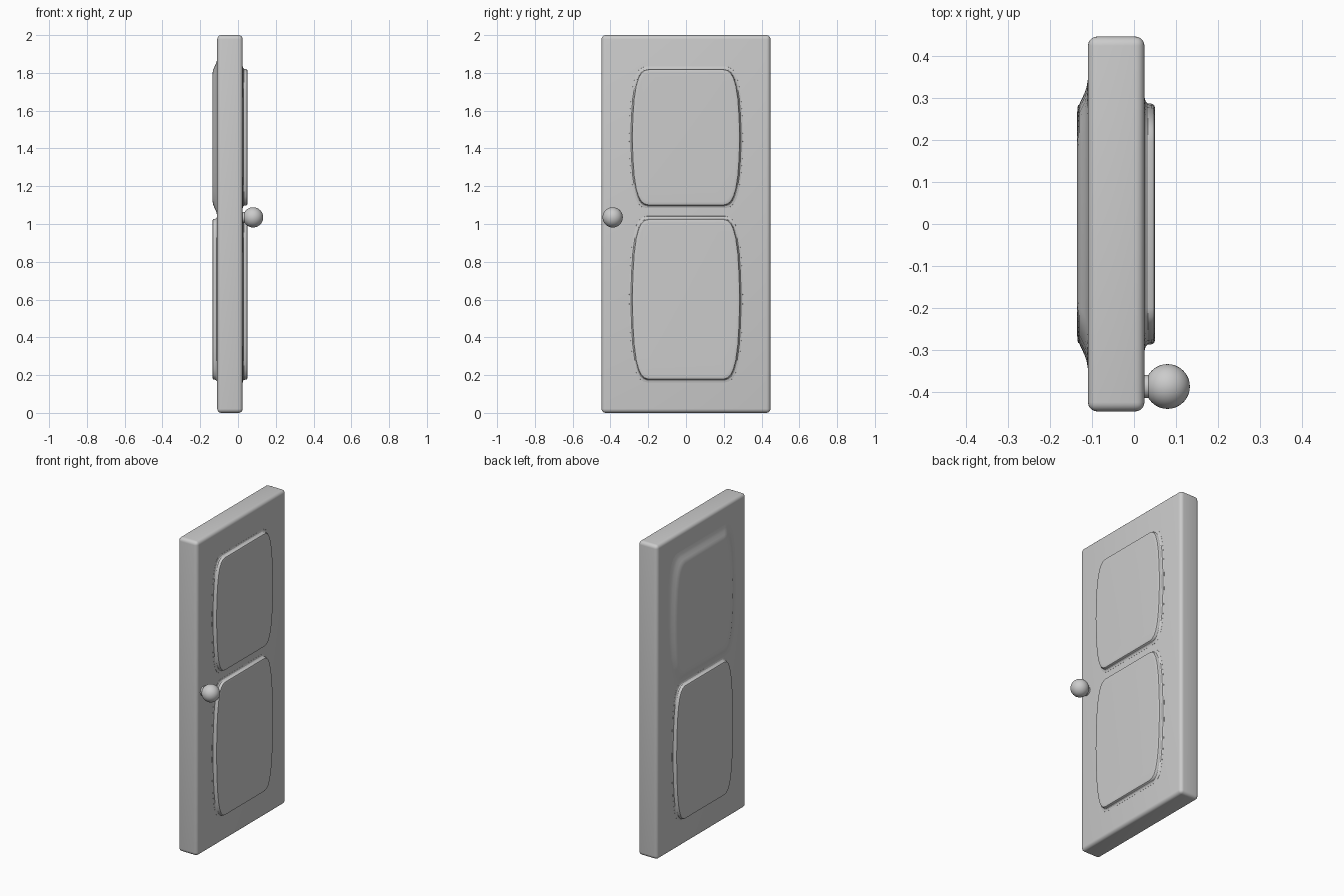
import bpy, bmesh
from mathutils import Matrix

if "Cube" in bpy.data.objects:
    bpy.data.objects.remove(bpy.data.objects["Cube"])

def finish(name, bm):
    bmesh.ops.recalc_face_normals(bm, faces=bm.faces)
    me = bpy.data.meshes.new(name)
    bm.to_mesh(me)
    bm.free()
    ob = bpy.data.objects.new(name, me)
    bpy.context.collection.objects.link(ob)
    bpy.ops.object.select_all(action='DESELECT')
    ob.select_set(True)
    bpy.context.view_layer.objects.active = ob
    bpy.ops.object.shade_smooth_by_angle()
    return ob

# Door slab with rounded edges
X_BACK, X_FRONT = -0.11, 0.025
bm = bmesh.new()
bmesh.ops.create_cube(bm, size=1, matrix=Matrix.Translation(((X_BACK + X_FRONT) / 2, 0, 1.0))
                      @ Matrix.Diagonal((X_FRONT - X_BACK, 0.895, 2.0, 1)))
bmesh.ops.bevel(bm, geom=bm.edges[:], offset=0.022, segments=5, profile=0.5, affect='EDGES')
finish("door_slab", bm)

# Quarter outline of a bulging panel: half width, fraction of half height
QUARTER = [(0.2, 1), (0.222, .985), (0.24, .945), (0.255, .87), (0.267, .76),
           (0.278, .57), (0.285, .3), (0.288, 0)]
OUTLINE = QUARTER + [(y, -v) for y, v in QUARTER[-2::-1]]
OUTLINE += [(-y, v) for y, v in reversed(OUTLINE)]

def panel(name, z0, z1, face_x, side, profile):
    """Raised panel lofted from rings of (inset, height above the slab face)."""
    mid, half = (z0 + z1) / 2, (z1 - z0) / 2
    bm = bmesh.new()
    rings = []
    for inset, rise in profile:
        sy, sz = 1 - inset / 0.288, half - inset
        rings.append([bm.verts.new((face_x + side * rise, y * sy, mid + v * sz))
                      for y, v in OUTLINE])
    n = len(OUTLINE)
    for a, b in zip(rings, rings[1:]):
        for i in range(n):
            j = (i + 1) % n
            bm.faces.new((a[i], a[j], b[j], b[i]))
    bm.faces.new(rings[-1])
    return finish(name, bm)

CRISP = [(-0.014, -0.004), (-0.013, 0.0005), (-0.004, 0.003), (0, 0.008), (0.001, 0.018),
         (0.004, 0.023), (0.01, 0.025), (0.02, 0.0255)]
SOFT = [(-0.062, -0.001), (-0.055, 0.0005), (-0.04, 0.003), (-0.025, 0.008), (-0.008, 0.016),
        (0.003, 0.021), (0.018, 0.024), (0.04, 0.0255)]

# Panels on both faces
panel("upper_front_panel", 1.097, 1.821, X_FRONT, 1, CRISP)
panel("lower_front_panel", 0.175, 1.028, X_FRONT, 1, CRISP)
panel("upper_back_panel", 1.097, 1.821, X_BACK, -1, SOFT)
panel("lower_back_panel", 0.175, 1.028, X_BACK, -1, CRISP)

# Knob and its neck
bm = bmesh.new()
bmesh.ops.create_uvsphere(bm, u_segments=32, v_segments=20, radius=0.0535,
                          matrix=Matrix.Translation((0.08, -0.388, 1.035)))
finish("knob", bm)
bm = bmesh.new()
bmesh.ops.create_cone(bm, cap_ends=True, segments=24, radius1=0.028, radius2=0.028, depth=0.05,
                      matrix=Matrix.Translation((0.04, -0.388, 1.035)) @ Matrix.Rotation(1.570796, 4, 'Y'))
finish("knob_neck", bm)
